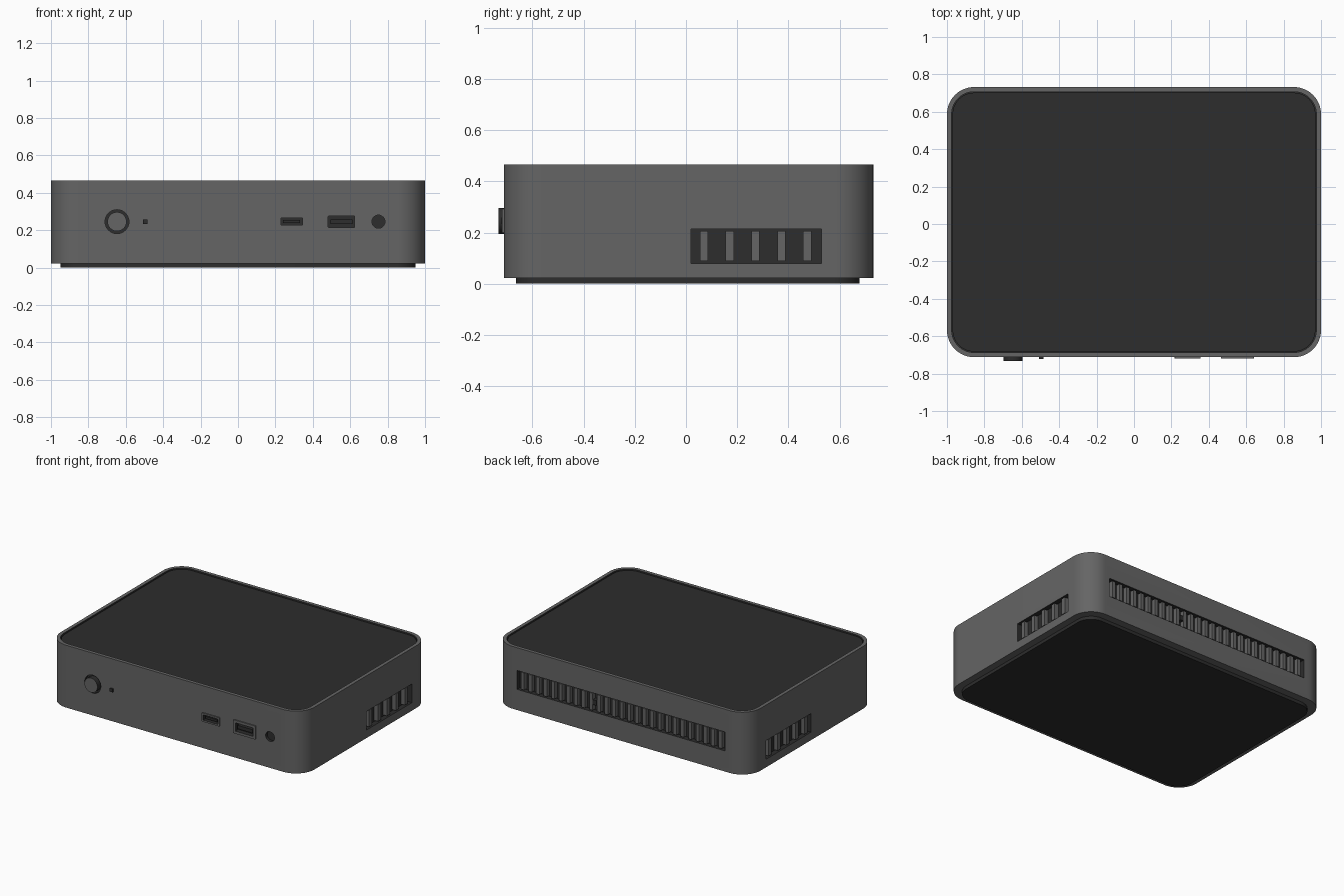
import bpy, bmesh, math
from mathutils import Matrix, Vector

if "Cube" in bpy.data.objects:
    bpy.data.objects.remove(bpy.data.objects["Cube"])


def material(name, v):
    m = bpy.data.materials.new(name)
    m.diffuse_color = (v, v, v, 1)
    m.use_nodes = True
    m.node_tree.nodes["Principled BSDF"].inputs["Base Color"].default_value = m.diffuse_color
    return m


GREY = material("case grey", 0.13)
DARK = material("dark plastic", 0.026)
FRONT, BACK, MID = -0.712, 0.732, 0.01      # case depth limits and centre
FACE_FRONT = Matrix.Rotation(math.pi / 2, 4, 'X')   # local z -> -y


def finish(name, bm):
    me = bpy.data.meshes.new(name)
    bm.to_mesh(me)
    bm.free()
    me.materials.append(GREY)
    me.materials.append(DARK)
    ob = bpy.data.objects.new(name, me)
    bpy.context.collection.objects.link(ob)
    return ob


def smooth(ob):
    bpy.ops.object.select_all(action='DESELECT')
    ob.select_set(True)
    bpy.context.view_layer.objects.active = ob
    bpy.ops.object.shade_smooth_by_angle(angle=math.radians(35))


def ring(w, d, r, seg):
    pts = []
    for k, (sx, sy) in enumerate([(1, 1), (-1, 1), (-1, -1), (1, -1)]):
        for i in range(seg + 1):
            a = math.pi / 2 * (k + i / seg)
            pts.append((sx * (w / 2 - r) + r * math.cos(a),
                        sy * (d / 2 - r) + r * math.sin(a)))
    return pts


def slab(name, w, d, r, levels, mats, loc, rot=Matrix(), seg=10):
    """Rounded slab lofted through (inset, height) levels; mats run cap, sides, cap."""
    bm = bmesh.new()
    loops = []
    for inset, z in levels:
        pts = ring(w - 2 * inset, d - 2 * inset, max(r - inset, 0.002), seg)
        loops.append([bm.verts.new((x, y, z)) for x, y in pts])
    n = len(loops[0])
    bm.faces.new(loops[0][::-1]).material_index = mats[0]
    for k in range(len(loops) - 1):
        a, b = loops[k], loops[k + 1]
        for i in range(n):
            j = (i + 1) % n
            bm.faces.new((a[i], a[j], b[j], b[i])).material_index = mats[k + 1]
    bm.faces.new(loops[-1]).material_index = mats[-1]
    bmesh.ops.remove_doubles(bm, verts=bm.verts, dist=1e-5)
    bmesh.ops.recalc_face_normals(bm, faces=bm.faces)
    bm.transform(Matrix.Translation(loc) @ rot)
    return finish(name, bm)


def boxes(name, spans, mat):
    """One object made of boxes, each given as (x0, x1, y0, y1, z0, z1)."""
    bm = bmesh.new()
    for x0, x1, y0, y1, z0, z1 in spans:
        c = Vector((x0 + x1, y0 + y1, z0 + z1)) / 2
        m = Matrix.Translation(c) @ Matrix.Diagonal((x1 - x0, y1 - y0, z1 - z0, 1))
        bmesh.ops.create_cube(bm, size=1, matrix=m)
    for f in bm.faces:
        f.material_index = mat
    return finish(name, bm)


# Case with raised rim around the top recess
case = slab("case", 2.0, BACK - FRONT, 0.145,
            [(0, 0.023), (0, 0.467), (0.025, 0.467), (0.025, 0.44)],
            [0, 0, 0, 1, 1], (0, MID, 0), seg=14)

# Openings in the case
PORT_Z = 0.246
PORTS = {"small_port": (0.287, 0.139, 0.062, 0.012), "large_port": (0.553, 0.177, 0.096, 0.018)}
vents = [(0.965, 1.02, 0.02, 0.53, 0.08, 0.213),
         (-1.02, -0.965, 0.02, 0.53, 0.08, 0.213),
         (-0.82, 0.82, BACK - 0.035, BACK + 0.02, 0.17, 0.305)]
holes = [(x - w / 2 + 0.004, x + w / 2 - 0.004, FRONT - 0.02, FRONT + 0.04,
          PORT_Z - h / 2 + 0.004, PORT_Z + h / 2 - 0.004) for x, w, h, t in PORTS.values()]
cutters = [boxes("cutter", [s], 1) for s in vents + holes]
for x, r in ((-0.647, 0.064), (0.751, 0.035)):
    cutters.append(slab("cutter", 2 * r, 2 * r, r, [(0, -0.02), (0, 0.02)], [1] * 3,
                        (x, FRONT, PORT_Z), FACE_FRONT, 8))
for c in cutters:
    c.hide_render = True
    mod = case.modifiers.new("cut", 'BOOLEAN')
    mod.operation, mod.solver, mod.object = 'DIFFERENCE', 'EXACT', c
    bpy.context.view_layer.objects.active = case
    bpy.ops.object.modifier_apply(modifier=mod.name)
    bpy.data.objects.remove(c)

# Dark lining wherever a face lies inside the outer skin
for f in case.data.polygons:
    x, y, z = f.center
    in_side = 0.96 < abs(x) < 0.9995 and 0.015 < y < 0.535 and 0.075 < z < 0.22
    in_back = BACK - 0.04 < y < BACK - 0.0005 and abs(x) < 0.825 and 0.165 < z < 0.31
    in_front = FRONT + 0.0005 < y < FRONT + 0.05 and abs(x) < 0.85 and 0.17 < z < 0.32
    if in_side or in_back or in_front:
        f.material_index = 1
smooth(case)

# Top panel set in the recess, and the foot plate
smooth(slab("top_panel", 1.94, BACK - FRONT - 0.06, 0.115, [(0, 0.435), (0, 0.459)],
            [1] * 3, (0, MID, 0), seg=14))
smooth(slab("foot_plate", 1.9, 1.344, 0.11, [(0, 0), (0, 0.026)], [1] * 3,
            (0, 0.007, 0), seg=14))

# Vent ribs
side = [0.07 + 0.101 * i for i in range(5)]
for name, x0, x1 in (("right_vent_ribs", 0.96, 0.995), ("left_vent_ribs", -0.995, -0.96)):
    boxes(name, [(x0, x1, y - 0.016, y + 0.016, 0.088, 0.206) for y in side], 0)
boxes("back_vent_ribs", [(0.06 * i - 0.013, 0.06 * i + 0.013, BACK - 0.04, BACK - 0.005,
                          0.177, 0.298) for i in range(-13, 14)], 0)
boxes("lock_slot", [(0.195, 0.225, BACK - 0.04, BACK - 0.003, 0.22, 0.255)], 1)

# Power button with dark side, and the indicator light
smooth(slab("power_button", 0.102, 0.102, 0.051, [(0, -0.025), (0, 0.02)], [1, 1, 0],
            (-0.647, FRONT, PORT_Z), FACE_FRONT, 8))
boxes("indicator_light", [(-0.507, -0.483, FRONT - 0.009, FRONT + 0.01,
                           PORT_Z - 0.012, PORT_Z + 0.012)], 1)

# Ports: grey frame, dark well and tongue
for name, (x, w, h, t) in PORTS.items():
    slab(name + "_frame", w, h, 0.004,
         [(0, -0.035), (0, 0.008), (t, 0.008), (t, -0.025)], [1, 0, 0, 1, 1],
         (x, FRONT, PORT_Z), FACE_FRONT, 2)
    boxes(name + "_tongue", [(x - w / 2 + t + 0.012, x + w / 2 - t - 0.012, FRONT, FRONT + 0.03,
                              PORT_Z - h * 0.13, PORT_Z + h * 0.13)], 1)
